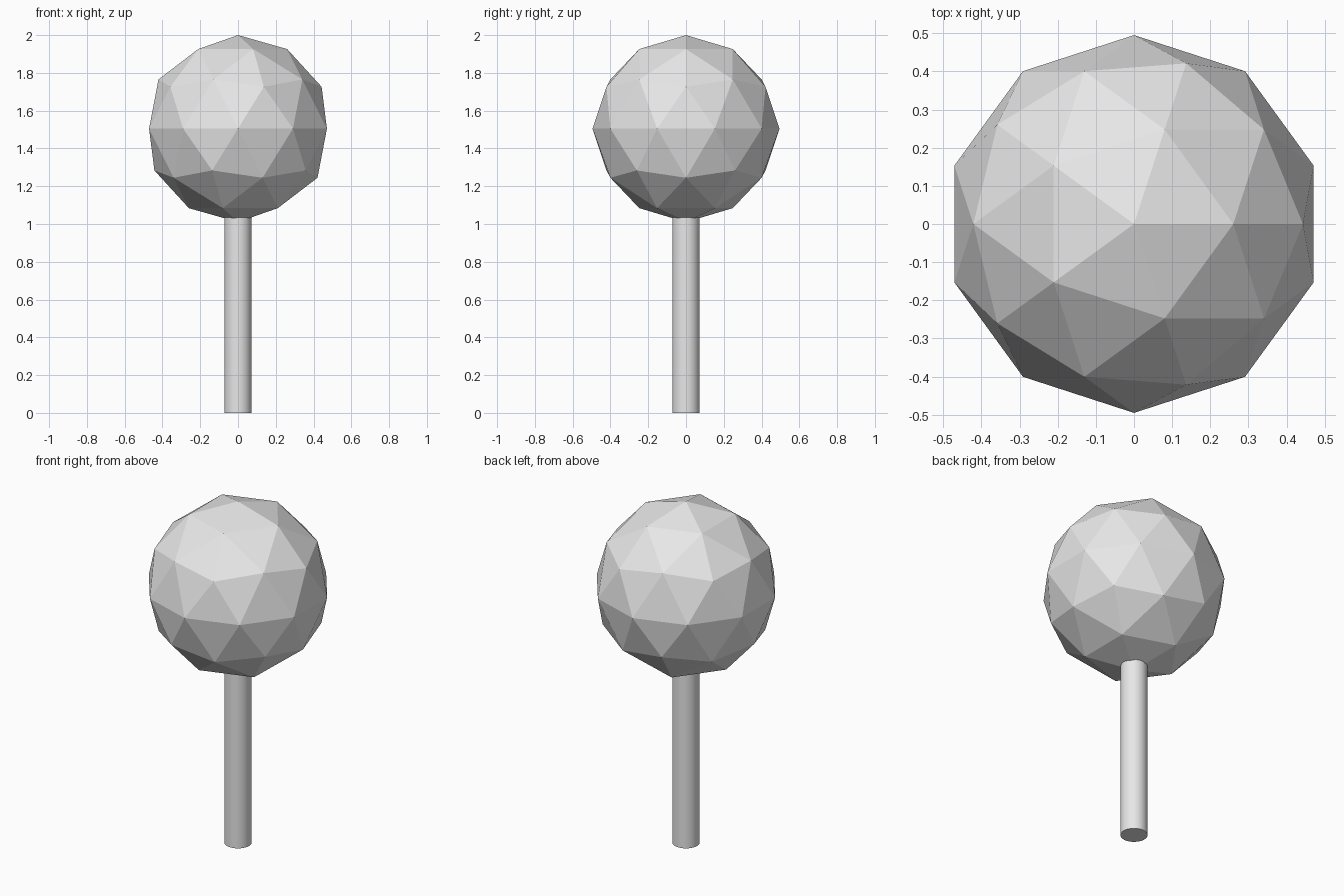
import bpy
import math

cube = bpy.data.objects.get("Cube")
if cube:
    bpy.data.objects.remove(cube, do_unlink=True)

HEIGHT = 2.0
CROWN_RADIUS = 0.495
POLE_RADIUS = 0.072
CROWN_Z = HEIGHT - CROWN_RADIUS

# Single light grey material
grey = bpy.data.materials.new("light_grey")
grey.use_nodes = True
colour = (0.8, 0.8, 0.8, 1.0)
grey.diffuse_color = colour
grey.node_tree.nodes["Principled BSDF"].inputs["Base Color"].default_value = colour


def finish(name):
    obj = bpy.context.object
    obj.name = name
    obj.data.name = name
    obj.data.materials.append(grey)
    return obj


# Faceted ball on top
bpy.ops.mesh.primitive_ico_sphere_add(
    subdivisions=2, radius=CROWN_RADIUS, location=(0, 0, CROWN_Z))
finish("crown")
bpy.ops.object.shade_flat()

# Round pole, running a little way into the ball
pole_height = CROWN_Z - CROWN_RADIUS + 0.1
bpy.ops.mesh.primitive_cylinder_add(
    vertices=32, radius=POLE_RADIUS, depth=pole_height,
    location=(0, 0, pole_height / 2))
finish("pole")
bpy.ops.object.shade_smooth_by_angle(angle=math.radians(30))
